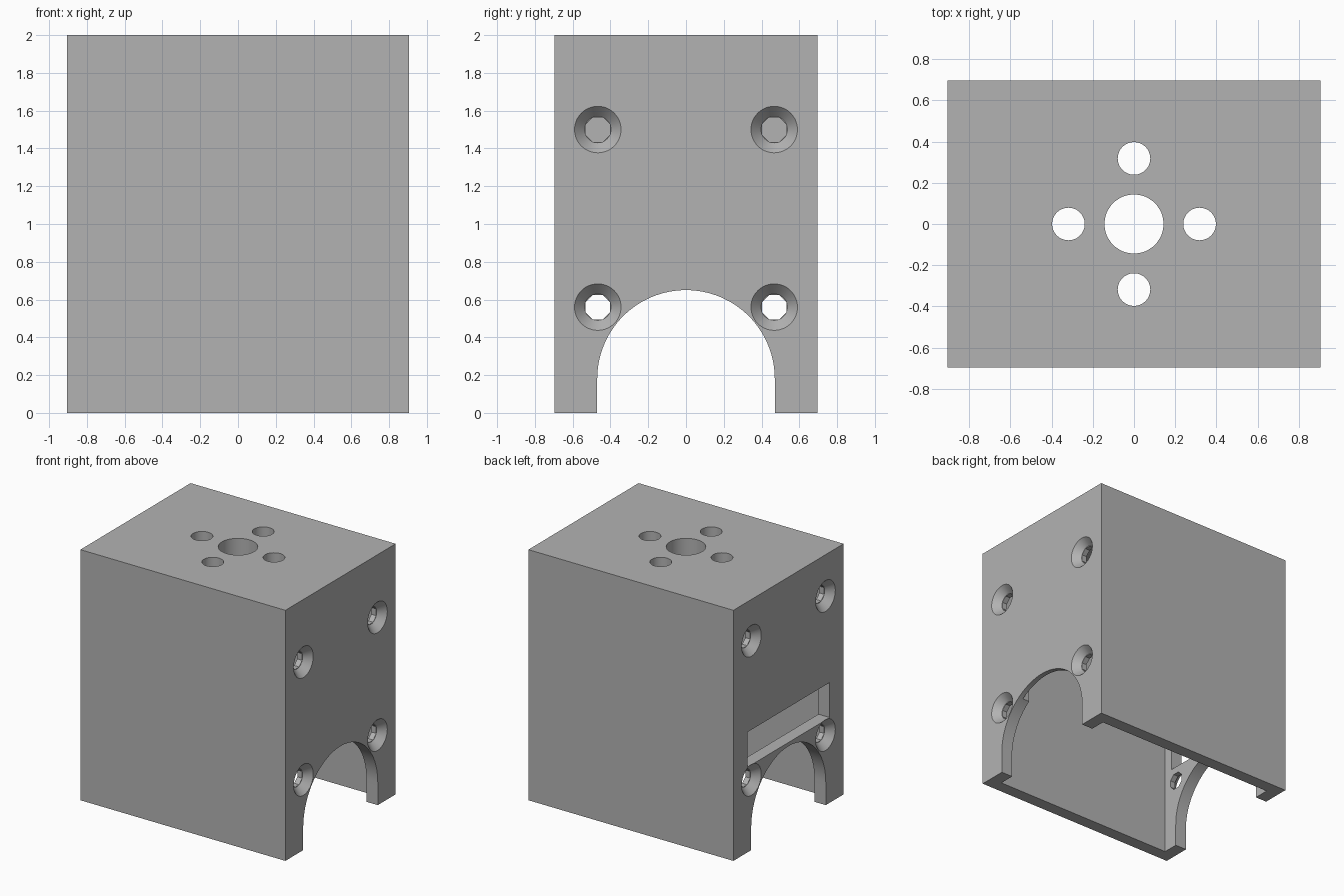
import bpy, bmesh, math
from mathutils import Matrix, Vector

if "Cube" in bpy.data.objects:
    bpy.data.objects.remove(bpy.data.objects["Cube"], do_unlink=True)

W, D, H = 1.81, 1.39, 2.0
WALL, ROOF = 0.10, 0.20

grey = bpy.data.materials.new("plain_grey")
grey.use_nodes = True
grey.diffuse_color = (0.45, 0.45, 0.45, 1)
grey.node_tree.nodes["Principled BSDF"].inputs["Base Color"].default_value = grey.diffuse_color


def make(name, bm):
    bmesh.ops.recalc_face_normals(bm, faces=bm.faces)
    mesh = bpy.data.meshes.new(name)
    bm.to_mesh(mesh)
    bm.free()
    mesh.materials.append(grey)
    obj = bpy.data.objects.new(name, mesh)
    bpy.context.collection.objects.link(obj)
    return obj


def box(name, low, high):
    low, high = Vector(low), Vector(high)
    bm = bmesh.new()
    bmesh.ops.create_cube(bm, size=1, matrix=Matrix.Translation((low + high) / 2)
                          @ Matrix.Diagonal((high - low).to_4d()))
    return make(name, bm)


def cone(name, centre, r1, r2, depth, segments, axis="Z", turn=0.0):
    bm = bmesh.new()
    spin = Matrix.Rotation(turn, 4, "Z")
    tilt = Matrix.Rotation(math.pi / 2, 4, "Y") if axis == "X" else Matrix()
    bmesh.ops.create_cone(bm, cap_ends=True, segments=segments, radius1=r1, radius2=r2,
                          depth=depth, matrix=Matrix.Translation(centre) @ tilt @ spin)
    return make(name, bm)


def arch(name, radius, spring, length):
    # Round-topped doorway profile swept along x
    pts = [(-radius, -0.1)]
    for i in range(65):
        a = math.pi * (1 - i / 64)
        pts.append((radius * math.cos(a), spring + radius * math.sin(a)))
    pts.append((radius, -0.1))
    bm = bmesh.new()
    face = bm.faces.new([bm.verts.new((-length / 2, y, z)) for y, z in pts])
    out = bmesh.ops.extrude_face_region(bm, geom=[face])
    bmesh.ops.translate(bm, vec=(length, 0, 0),
                        verts=[v for v in out["geom"] if isinstance(v, bmesh.types.BMVert)])
    return make(name, bm)


# Outer block and the openings cut from it
housing = box("housing", (-W / 2, -D / 2, 0), (W / 2, D / 2, H))
ix, iy = W / 2 - WALL, D / 2 - WALL
cutters = [
    box("cavity_cutter", (-ix, -iy, -0.1), (ix, iy, H - ROOF)),
    arch("arch_cutter", 0.47, 0.18, W + 0.2),
    # Slot through the wall on the right, shallow pocket inside the left wall
    box("slot_cutter", (-W / 2 - 0.1, -0.52, 0.68), (-ix + 0.05, 0.52, 0.96)),
    box("pocket_cutter", (ix - 0.05, -0.27, 0.56), (ix + 0.06, 0.27, 0.96)),
    cone("centre_hole_cutter", (0, 0, H), 0.143, 0.143, 0.6, 64),
]

# Four mounting holes around the centre hole
for i in range(4):
    a = i * math.pi / 2
    centre = (0.318 * math.cos(a), 0.318 * math.sin(a), H)
    cutters.append(cone("mount_hole_cutter", centre, 0.079, 0.079, 0.6, 48))

# Countersunk screw holes in both end walls
SINK = 0.057
for side, heights in ((1, (0.56, 1.5)), (-1, (0.56, 1.67))):
    for z in heights:
        for y in (-0.467, 0.467):
            x = side * (W / 2 - SINK / 2 + 0.001)
            wide, narrow = 0.125, 0.070
            r1, r2 = (narrow, wide) if side > 0 else (wide, narrow)
            cutters.append(cone("countersink_cutter", (x, y, z), r1, r2, SINK + 0.002, 48, "X"))
            cutters.append(cone("screw_hole_cutter", (side * (W / 2 - 0.06), y, z),
                                narrow, narrow, 0.18, 8, "X", math.pi / 8))

for cutter in cutters:
    cutter.hide_render = True
    mod = housing.modifiers.new(cutter.name, "BOOLEAN")
    mod.operation = "DIFFERENCE"
    mod.solver = "EXACT"
    mod.object = cutter

# Bake the cuts and discard the cutters
bpy.context.view_layer.update()
cut = housing.evaluated_get(bpy.context.evaluated_depsgraph_get())
mesh = bpy.data.meshes.new_from_object(cut)
housing.modifiers.clear()
housing.data = mesh
for cutter in cutters:
    bpy.data.objects.remove(cutter, do_unlink=True)

bpy.ops.object.select_all(action="DESELECT")
housing.select_set(True)
bpy.context.view_layer.objects.active = housing
bpy.ops.object.shade_smooth_by_angle(angle=math.radians(30))
